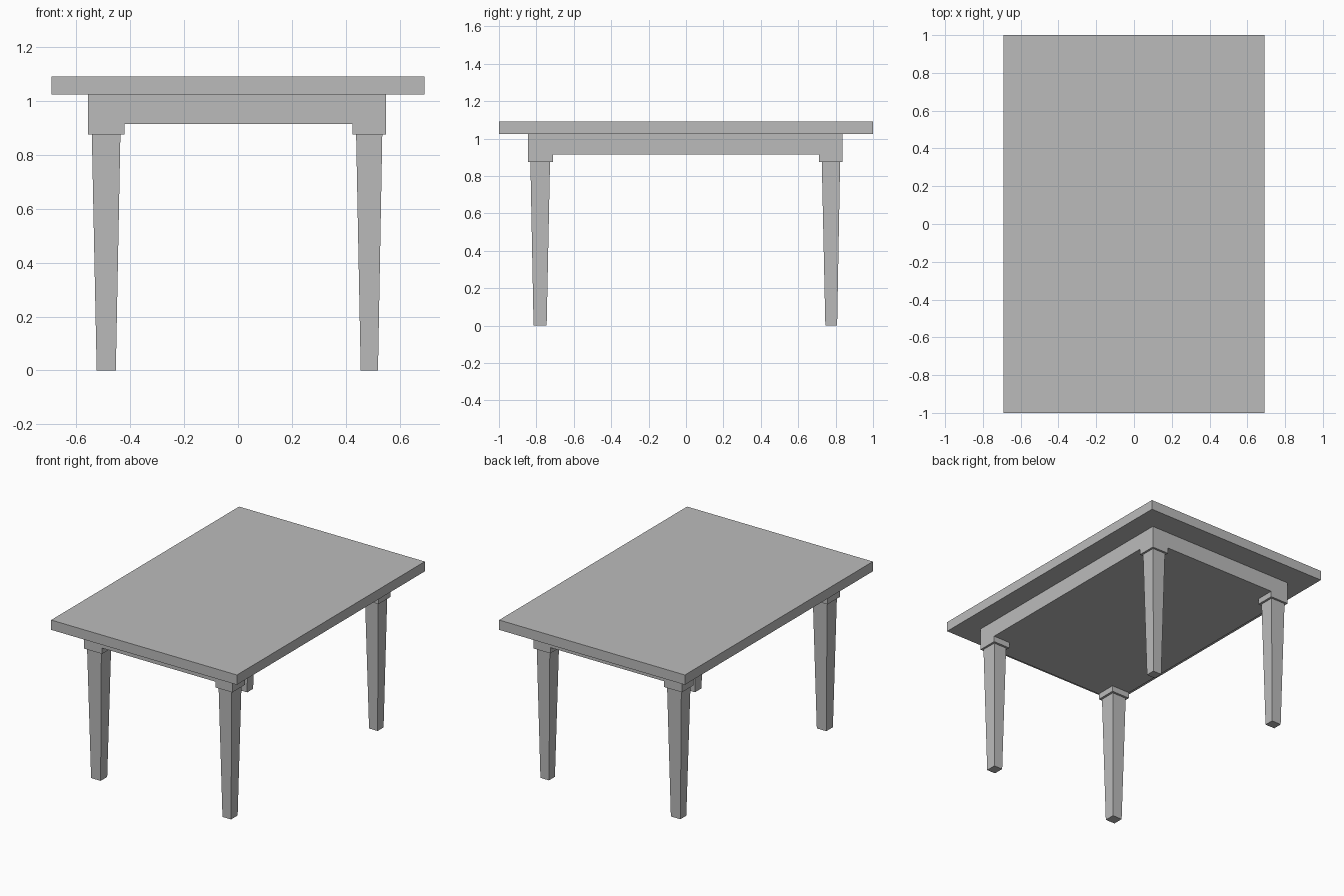
import bpy
import bmesh

cube = bpy.data.objects.get("Cube")
if cube:
    bpy.data.objects.remove(cube, do_unlink=True)

grey = bpy.data.materials.new("plain grey")
grey.use_nodes = True
COLOUR = (0.5, 0.5, 0.5, 1)
grey.diffuse_color = COLOUR
grey.node_tree.nodes["Principled BSDF"].inputs["Base Color"].default_value = COLOUR


def tapered_box(name, bottom, top, z0, z1):
    """Box between two rectangles, each given as (x0, x1), (y0, y1)."""
    bm = bmesh.new()
    bmesh.ops.create_cube(bm, size=2)
    for v in bm.verts:
        xs, ys = top if v.co.z > 0 else bottom
        v.co = (xs[v.co.x > 0], ys[v.co.y > 0], z1 if v.co.z > 0 else z0)
    mesh = bpy.data.meshes.new(name)
    bm.to_mesh(mesh)
    bm.free()
    mesh.materials.append(grey)
    obj = bpy.data.objects.new(name, mesh)
    bpy.context.collection.objects.link(obj)
    return obj


def box(name, xs, ys, z0, z1):
    return tapered_box(name, (xs, ys), (xs, ys), z0, z1)


TOP_Z, UNDER_Z, APRON_Z, BLOCK_Z = 1.09, 1.024, 0.914, 0.875

# Table top and the solid apron beneath it
box("table_top", (-0.692, 0.692), (-1, 1), UNDER_Z, TOP_Z)
box("apron", (-0.556, 0.549), (-0.845, 0.838), APRON_Z, UNDER_Z)

# Per side: block span, leg span at the top, leg span at the floor
SIDES_X = {
    "right": ((-0.556, -0.421), (-0.542, -0.436), (-0.524, -0.453)),
    "left": ((0.424, 0.549), (0.438, 0.535), (0.455, 0.519)),
}
SIDES_Y = {
    "front": ((-0.845, -0.712), (-0.832, -0.727), (-0.815, -0.745)),
    "back": ((0.712, 0.838), (0.726, 0.824), (0.745, 0.808)),
}

# A square corner block and a tapered leg at each corner
for x_name, (block_x, head_x, foot_x) in SIDES_X.items():
    for y_name, (block_y, head_y, foot_y) in SIDES_Y.items():
        corner = f"{y_name}_{x_name}"
        box(f"{corner}_corner_block", block_x, block_y, BLOCK_Z, APRON_Z)
        tapered_box(f"{corner}_leg", (foot_x, foot_y), (head_x, head_y), 0, BLOCK_Z)
